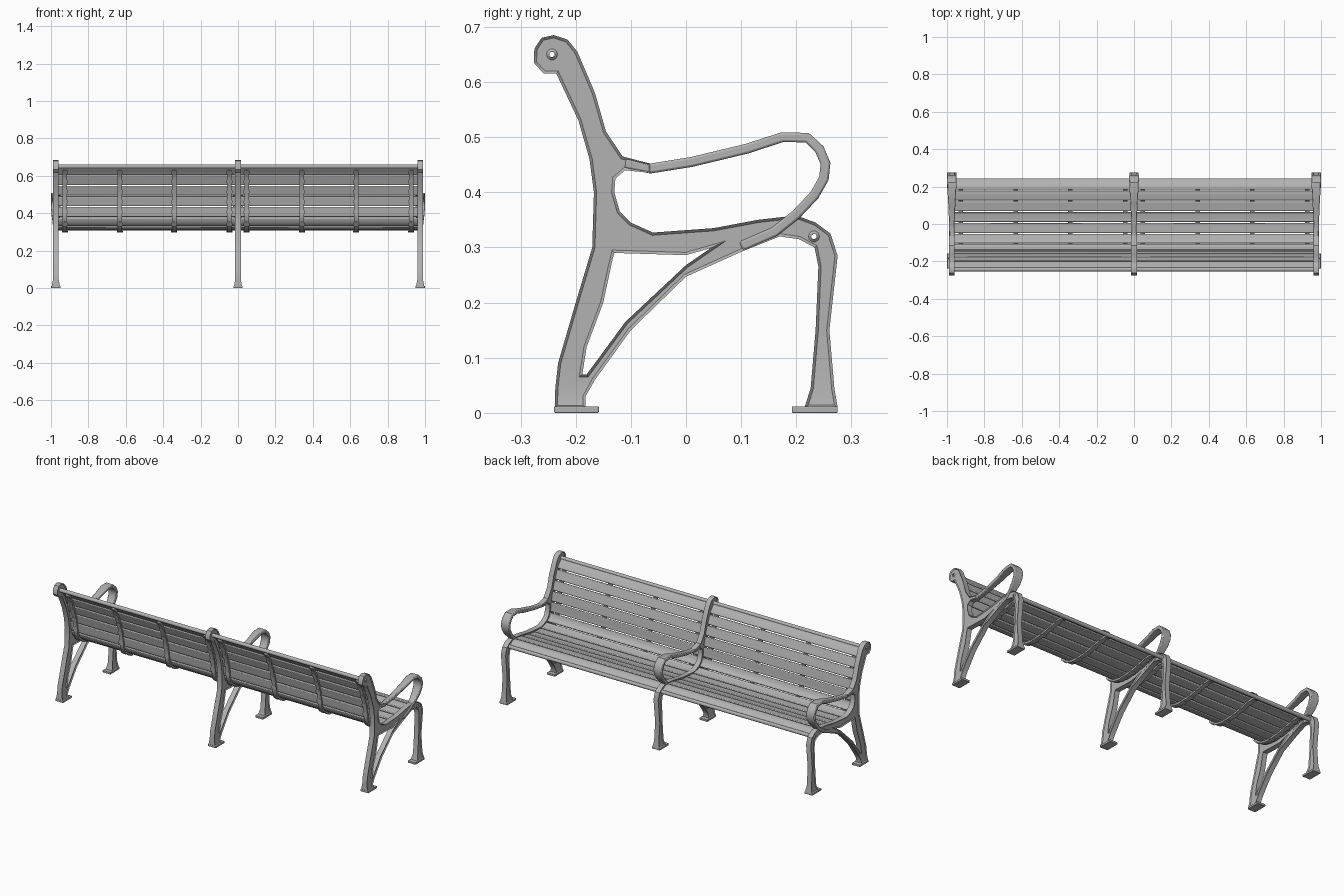
import bpy, bmesh, math
from mathutils import Vector, Matrix

cube = bpy.data.objects.get("Cube")
if cube:
    bpy.data.objects.remove(cube)

GREY = (0.45, 0.45, 0.45, 1)
metal = bpy.data.materials.new("grey_metal")
metal.use_nodes = True
metal.diffuse_color = GREY
metal.node_tree.nodes["Principled BSDF"].inputs["Base Color"].default_value = GREY


def finish(bm, name, bevel=0, x=0, angle=35):
    bmesh.ops.recalc_face_normals(bm, faces=bm.faces)
    mesh = bpy.data.meshes.new(name)
    bm.to_mesh(mesh)
    bm.free()
    mesh.materials.append(metal)
    ob = bpy.data.objects.new(name, mesh)
    bpy.context.collection.objects.link(ob)
    ob.location.x = x
    bpy.ops.object.select_all(action='DESELECT')
    ob.select_set(True)
    bpy.context.view_layer.objects.active = ob
    bpy.ops.object.shade_smooth_by_angle(angle=math.radians(angle))
    if bevel:
        mod = ob.modifiers.new("soft_edges", 'BEVEL')
        mod.width, mod.segments = bevel, 2
        mod.limit_method, mod.angle_limit = 'ANGLE', math.radians(50)
    return ob


def normals(pts):
    """Side direction of a path in the YZ plane at every point."""
    out = []
    for i in range(len(pts)):
        t = (pts[min(i + 1, len(pts) - 1)] - pts[max(i - 1, 0)]).normalized()
        out.append(Vector((-t.y, t.x)))
    return out


def add_ribbon(bm, pts, thick, halves):
    """Loft a rectangular section along a YZ path."""
    rings = []
    for p, n, h in zip(pts, normals(pts), halves):
        a, b = p + n * thick / 2, p - n * thick / 2
        rings.append([bm.verts.new((x, q.x, q.y))
                      for x, q in ((-h, a), (h, a), (h, b), (-h, b))])
    for r, s in zip(rings, rings[1:]):
        for i in range(4):
            j = (i + 1) % 4
            bm.faces.new((r[i], r[j], s[j], s[i]))
    bm.faces.new(rings[0])
    bm.faces.new(rings[-1])


def circle(y, z, r, n=10):
    return [(y + r * math.cos(k * math.tau / n), z + r * math.sin(k * math.tau / n))
            for k in range(n)]


# Cast side frame: outline and openings as (y, z)
OUTLINE = [
    (-.238, .01), (-.237, .045), (-.232, .09), (-.2, .2), (-.17, .3), (-.167, .4),
    (-.175, .46), (-.195, .53), (-.235, .615), (-.258, .615), (-.276, .635),
    (-.275, .66), (-.262, .68), (-.24, .685), (-.215, .677), (-.197, .655),
    (-.165, .58), (-.145, .51), (-.115, .465), (-.065, .452), (-.065, .435),
    (-.11, .44), (-.128, .425), (-.13, .4), (-.12, .365), (-.1, .345),
    (-.06, .327), (.05, .335), (.13, .35), (.2, .358), (.235, .345), (.262, .325),
    (.275, .285), (.26, .15), (.269, .045), (.275, .01), (.215, .01), (.226, .045),
    (.235, .15), (.24, .265), (.233, .3), (.205, .315), (.17, .32), (.1, .292),
    (0, .247), (-.1, .15), (-.165, .06), (-.182, .03), (-.182, .01)]
BRACE_GAP = [(-.13, .29), (0, .286), (.045, .299), (0, .268), (-.11, .165),
             (-.18, .07), (-.188, .07), (-.18, .12), (-.15, .2), (-.135, .27)]
TOP_HOLE, FRONT_HOLE = (-.243, .65), (.232, .32)
LOOPS = [OUTLINE, BRACE_GAP, circle(*TOP_HOLE, .005), circle(*FRONT_HOLE, .005)]


def build_frame(x, label):
    bm = bmesh.new()
    rims = {-1: [], 1: []}
    for loop in LOOPS:
        sides = {}
        for s in (-1, 1):
            # legs flare out just above the feet
            vs = [bm.verts.new((s * (.022 if z < .02 else .015), y, z)) for y, z in loop]
            sides[s] = vs
            rims[s] += [bm.edges.new((v, vs[(i + 1) % len(vs)])) for i, v in enumerate(vs)]
        a, b = sides[-1], sides[1]
        for i in range(len(a)):
            j = (i + 1) % len(a)
            bm.faces.new((a[i], a[j], b[j], b[i]))
    caps = []
    for s in (-1, 1):
        filled = bmesh.ops.triangle_fill(bm, edges=rims[s], use_beauty=True, normal=(s, 0, 0))
        caps += [g for g in filled["geom"] if isinstance(g, bmesh.types.BMFace)]
    bmesh.ops.recalc_face_normals(bm, faces=bm.faces)
    # recessed web inside a raised rim
    bmesh.ops.inset_region(bm, faces=caps, thickness=.005, depth=-.005,
                           use_boundary=True, use_even_offset=True)
    finish(bm, label + "_frame", x=x)

    # Looping armrest, widest at the front
    arm = [(-.11, .453, .013), (-.065, .443, .013), (.01, .455, .015), (.11, .479, .019),
           (.175, .5, .023), (.22, .499, .025), (.242, .478, .026), (.253, .452, .026),
           (.25, .425, .025), (.233, .395, .023), (.2, .36, .018), (.16, .328, .015),
           (.1, .302, .014)]
    bm = bmesh.new()
    add_ribbon(bm, [Vector(p[:2]) for p in arm], .018, [p[2] for p in arm])
    finish(bm, label + "_armrest", bevel=.004, x=x, angle=40)

    # Foot pads
    for part, y0, y1 in (("back", -.239, -.158), ("front", .192, .275)):
        bm = bmesh.new()
        bmesh.ops.create_cube(bm, size=1, matrix=Matrix.Translation((0, (y0 + y1) / 2, .006))
                              @ Matrix.Diagonal((.05, y1 - y0, .012, 1)))
        finish(bm, label + "_" + part + "_foot", bevel=.002, x=x)


for x, label in ((-.974, "right"), (0, "middle"), (.974, "left")):
    build_frame(x, label)

# Seating curve from top of backrest to front of seat
CURVE = [Vector(p) for p in (
    (-.238, .65), (-.207, .612), (-.181, .55), (-.16, .49), (-.147, .43), (-.143, .385),
    (-.128, .35), (-.095, .325), (-.05, .315), (.03, .318), (.1, .331), (.16, .344),
    (.205, .344), (.234, .324))]
LENGTHS = [(b - a).length for a, b in zip(CURVE, CURVE[1:])]
TOTAL = sum(LENGTHS)


def along(s):
    for a, b, d in zip(CURVE, CURVE[1:], LENGTHS):
        if s <= d:
            return a.lerp(b, s / d)
        s -= d
    return CURVE[-1].copy()


# Slats in both bays
SLATS = 12
PITCH = TOTAL / SLATS
for bay in (-1, 1):
    bm = bmesh.new()
    for k in range(SLATS):
        pts = [along(PITCH * k + .003 + (PITCH - .006) * t / 4) for t in range(5)]
        add_ribbon(bm, pts, .013, [.475] * len(pts))
    finish(bm, "right_slats" if bay < 0 else "left_slats", bevel=.004, x=bay * .487)

# Straps with bolt heads behind and under the slats
fine = [along(TOTAL * i / 36) for i in range(37)]
strap_path = [p - n * .011 for p, n in zip(fine, normals(fine))][1:-1]
for side in (-1, 1):
    for k, x in enumerate((.046, .342, .632, .926)):
        bm = bmesh.new()
        add_ribbon(bm, strap_path, .01, [.012] * len(strap_path))
        for i in range(SLATS):
            s = PITCH * (i + .5)
            t = (along(s + .01) - along(s - .01)).normalized()
            n = Vector((0, -t.y, t.x))
            p = along(s)
            pos = Vector((0, p.x, p.y)) - n * .014
            bmesh.ops.create_cone(bm, cap_ends=True, segments=10, radius1=.017, radius2=.013,
                                  depth=.008, matrix=Matrix.Translation(pos)
                                  @ n.to_track_quat('Z', 'Y').to_matrix().to_4x4())
        finish(bm, ("right" if side < 0 else "left") + "_strap_%d" % (k + 1), x=side * x)

# Hollow rails at the top and front edges
for name, (y, z) in (("top_rail", TOP_HOLE), ("front_rail", FRONT_HOLE)):
    bm = bmesh.new()
    bmesh.ops.create_cone(bm, cap_ends=False, segments=16, radius1=.011, radius2=.011,
                          depth=1.93, matrix=Matrix.Translation((0, y, z))
                          @ Matrix.Rotation(math.pi / 2, 4, 'Y'))
    finish(bm, name)
